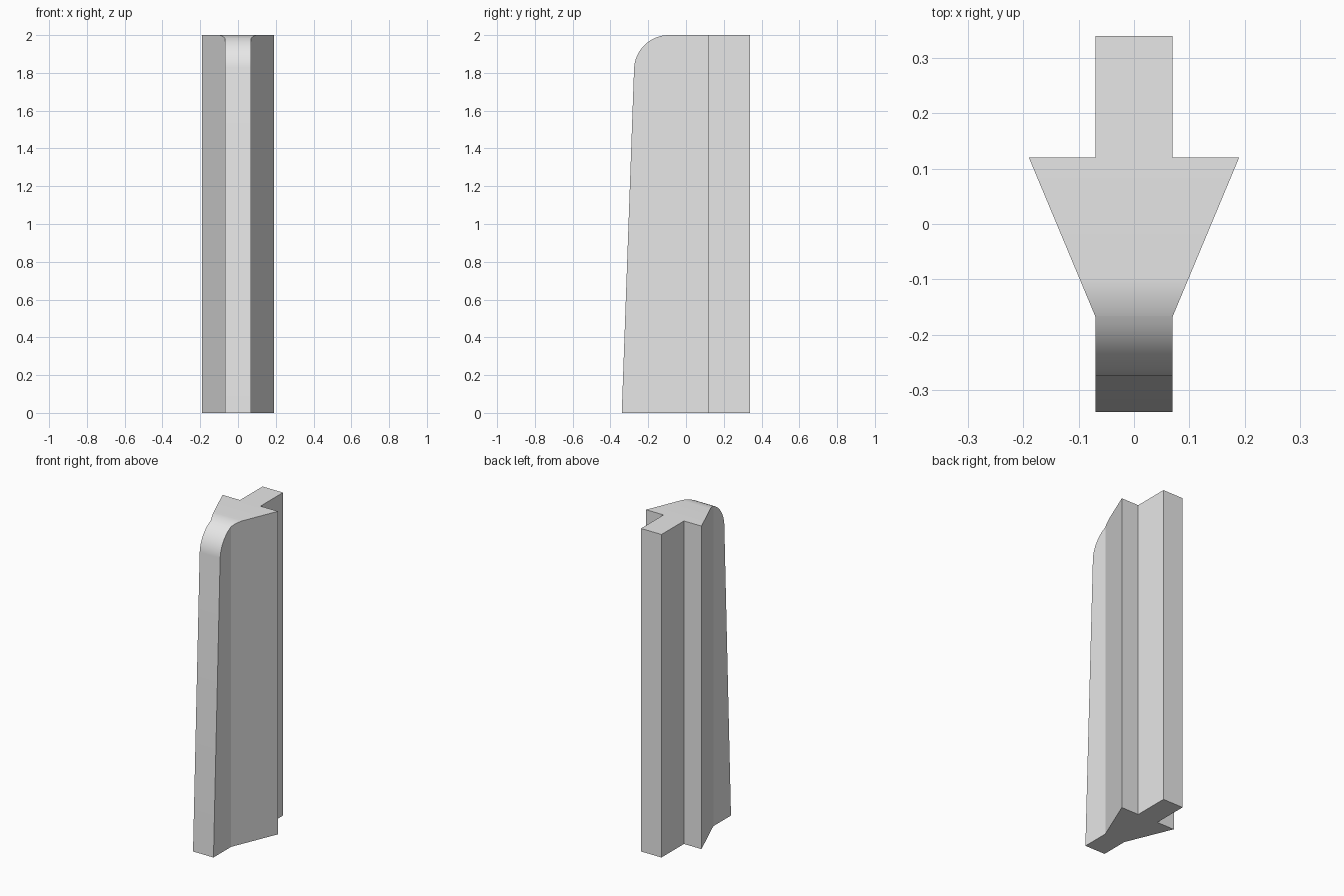
import bpy
import bmesh
from math import atan2, cos, sin, pi, radians
from mathutils import Vector

cube = bpy.data.objects.get("Cube")
if cube:
    bpy.data.objects.remove(cube, do_unlink=True)

HEIGHT = 2.0
FRONT, BACK = -0.34, 0.34
LEAN = 0.065 / 1.82          # front edge slopes back as it rises
RADIUS = 0.185               # rounded front top corner
STEPS = 20

grey = bpy.data.materials.new("light_grey")
grey.use_nodes = True
colour = (0.8, 0.8, 0.8, 1)
grey.diffuse_color = colour
grey.node_tree.nodes["Principled BSDF"].inputs["Base Color"].default_value = colour

# Arrow-shaped cross-section, mirrored about x = 0
half = [(0.07, FRONT), (0.07, -0.167), (0.19, 0.12), (0.07, 0.12), (0.07, BACK)]
outline = half + [(-x, y) for x, y in reversed(half)]

bm = bmesh.new()
base = bm.faces.new([bm.verts.new((x, y, 0)) for x, y in outline])
top = bmesh.ops.extrude_face_region(bm, geom=[base], use_keep_orig=True)
bmesh.ops.translate(bm, vec=(0, 0, HEIGHT),
                    verts=[v for v in top["geom"] if isinstance(v, bmesh.types.BMVert)])
bmesh.ops.recalc_face_normals(bm, faces=bm.faces)


def trim(point, normal):
    """Cut away everything beyond a plane and close the opening."""
    bmesh.ops.bisect_plane(bm, geom=bm.verts[:] + bm.edges[:] + bm.faces[:],
                           plane_co=point, plane_no=normal, clear_outer=True)
    rim = [e for e in bm.edges if e.is_boundary]
    if rim:
        bmesh.ops.holes_fill(bm, edges=rim, sides=0)


# Sloping front edge, then the rounded corner as a run of tangent cuts
lean_angle = atan2(LEAN, 1)
front_normal = Vector((0, -cos(lean_angle), sin(lean_angle)))
trim(Vector((0, FRONT, 0)), front_normal)

centre_z = HEIGHT - RADIUS
centre = Vector((0, FRONT + LEAN * centre_z + RADIUS / cos(lean_angle), centre_z))
for i in range(1, STEPS):
    angle = lean_angle + (pi / 2 - lean_angle) * i / STEPS
    normal = Vector((0, -cos(angle), sin(angle)))
    trim(centre + normal * RADIUS, normal)

bmesh.ops.recalc_face_normals(bm, faces=bm.faces)
mesh = bpy.data.meshes.new("finned_post")
bm.to_mesh(mesh)
bm.free()
mesh.materials.append(grey)

post = bpy.data.objects.new("finned_post", mesh)
bpy.context.collection.objects.link(post)

# Smooth the rounded corner while the profile edges stay sharp
bpy.ops.object.select_all(action="DESELECT")
post.select_set(True)
bpy.context.view_layer.objects.active = post
bpy.ops.object.shade_smooth_by_angle(angle=radians(15))
